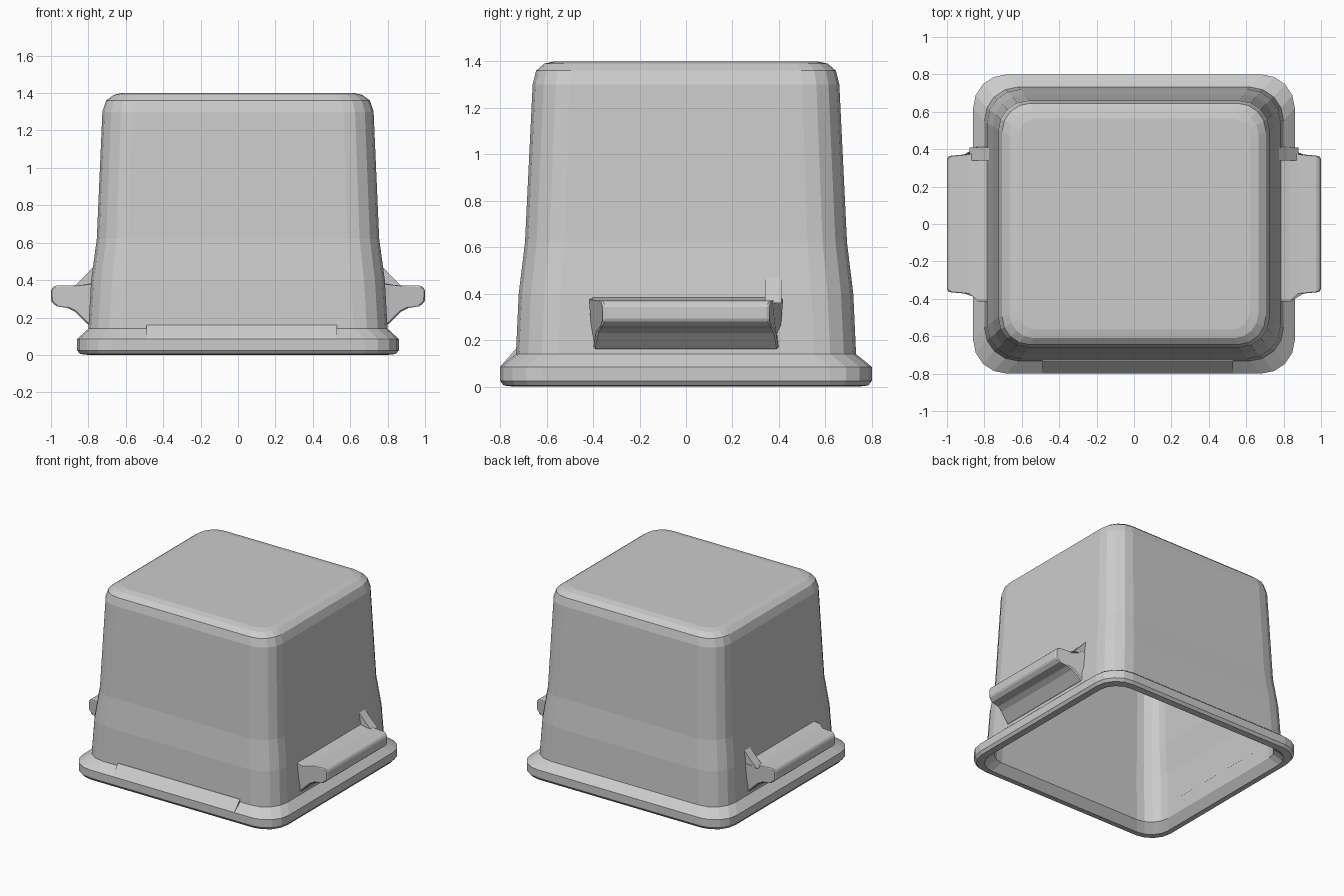
import bpy, bmesh, math

if "Cube" in bpy.data.objects:
    bpy.data.objects.remove(bpy.data.objects["Cube"])


def make_object(name, verts, faces, bevel=0.0):
    mesh = bpy.data.meshes.new(name)
    mesh.from_pydata(verts, [], faces)
    bm = bmesh.new()
    bm.from_mesh(mesh)
    bmesh.ops.recalc_face_normals(bm, faces=bm.faces)
    bm.to_mesh(mesh)
    bm.free()
    obj = bpy.data.objects.new(name, mesh)
    bpy.context.collection.objects.link(obj)
    if bevel:
        mod = obj.modifiers.new("soft_edges", 'BEVEL')
        mod.width = bevel
        mod.segments = 1
        mod.limit_method = 'ANGLE'
        mod.angle_limit = math.radians(40)
    return obj


def rounded_ring(hx, hy, z, r, seg=4):
    """Rounded rectangle at height z."""
    pts = []
    for i, (sx, sy) in enumerate([(1, 1), (-1, 1), (-1, -1), (1, -1)]):
        for k in range(seg + 1):
            a = math.pi / 2 * (i + k / seg)
            pts.append((sx * (hx - r) + r * math.cos(a),
                        sy * (hy - r) + r * math.sin(a), z))
    return pts


def loft(name, rings):
    """Skin between rings and cap both ends."""
    n = len(rings[0])
    verts = [p for ring in rings for p in ring]
    faces = [list(range(n)), list(range(len(verts) - n, len(verts)))]
    for i in range(len(rings) - 1):
        for j in range(n):
            k = (j + 1) % n
            faces.append((i * n + j, i * n + k, (i + 1) * n + k, (i + 1) * n + j))
    return make_object(name, verts, faces)


# Upturned tub: outer wall, rim, then the hollow inside (half x, half y, z, radius)
sections = [
    (0.62, 0.565, 1.40, 0.10),
    (0.665, 0.61, 1.39, 0.13),
    (0.705, 0.645, 1.36, 0.15),
    (0.725, 0.66, 1.30, 0.16),
    (0.755, 0.693, 0.62, 0.17),
    (0.785, 0.72, 0.40, 0.18),
    (0.80, 0.732, 0.14, 0.18),
    (0.86, 0.80, 0.085, 0.18),
    (0.86, 0.80, 0.025, 0.18),
    (0.845, 0.785, 0.005, 0.17),
    (0.80, 0.74, 0.00, 0.15),
    (0.755, 0.69, 0.06, 0.15),
    (0.74, 0.675, 0.40, 0.15),
    (0.71, 0.648, 0.62, 0.14),
    (0.68, 0.615, 1.28, 0.13),
    (0.65, 0.585, 1.34, 0.11),
    (0.60, 0.54, 1.355, 0.09),
]
loft("tub_shell", [rounded_ring(*s) for s in sections])


def side_handle(name, side):
    """Bracket profile (x, z, half length) running along y."""
    profile = [(0.75, 0.39, 0.41), (0.83, 0.375, 0.41), (0.88, 0.37, 0.38),
               (0.98, 0.37, 0.37), (1.0, 0.35, 0.355), (1.0, 0.285, 0.355),
               (0.97, 0.26, 0.37), (0.91, 0.25, 0.375), (0.87, 0.23, 0.385),
               (0.80, 0.16, 0.40), (0.75, 0.16, 0.40)]
    n = len(profile)
    verts = [(side * x, e * h, z) for e in (-1, 1) for x, z, h in profile]
    faces = [list(range(n)), list(range(n, 2 * n))]
    faces += [(j, (j + 1) % n, n + (j + 1) % n, n + j) for j in range(n)]
    return make_object(name, verts, faces, 0.008)


# Small sloping gusset where a handle end meets the wall
def gusset(name, side, y0, y1):
    profile = [(0.74, 0.36), (0.74, 0.48), (0.775, 0.47), (0.82, 0.42), (0.88, 0.36)]
    n = len(profile)
    verts = [(side * x, y, z) for y in (y0, y1) for x, z in profile]
    faces = [list(range(n)), list(range(n, 2 * n))]
    faces += [(j, (j + 1) % n, n + (j + 1) % n, n + j) for j in range(n)]
    return make_object(name, verts, faces)


for label, side in (("left", -1), ("right", 1)):
    side_handle(label + "_handle", side)
    gusset(label + "_handle_gusset", side, 0.34, 0.41)

# Raised strip along the front of the rim
strip = [(-0.72, 0.16), (-0.735, 0.16), (-0.80, 0.085), (-0.72, 0.085)]
verts = [(x, y, z) for x in (-0.49, 0.53) for y, z in strip]
make_object("front_rim_strip", verts,
            [(0, 1, 2, 3), (4, 5, 6, 7)] +
            [(j, (j + 1) % 4, 4 + (j + 1) % 4, 4 + j) for j in range(4)])
